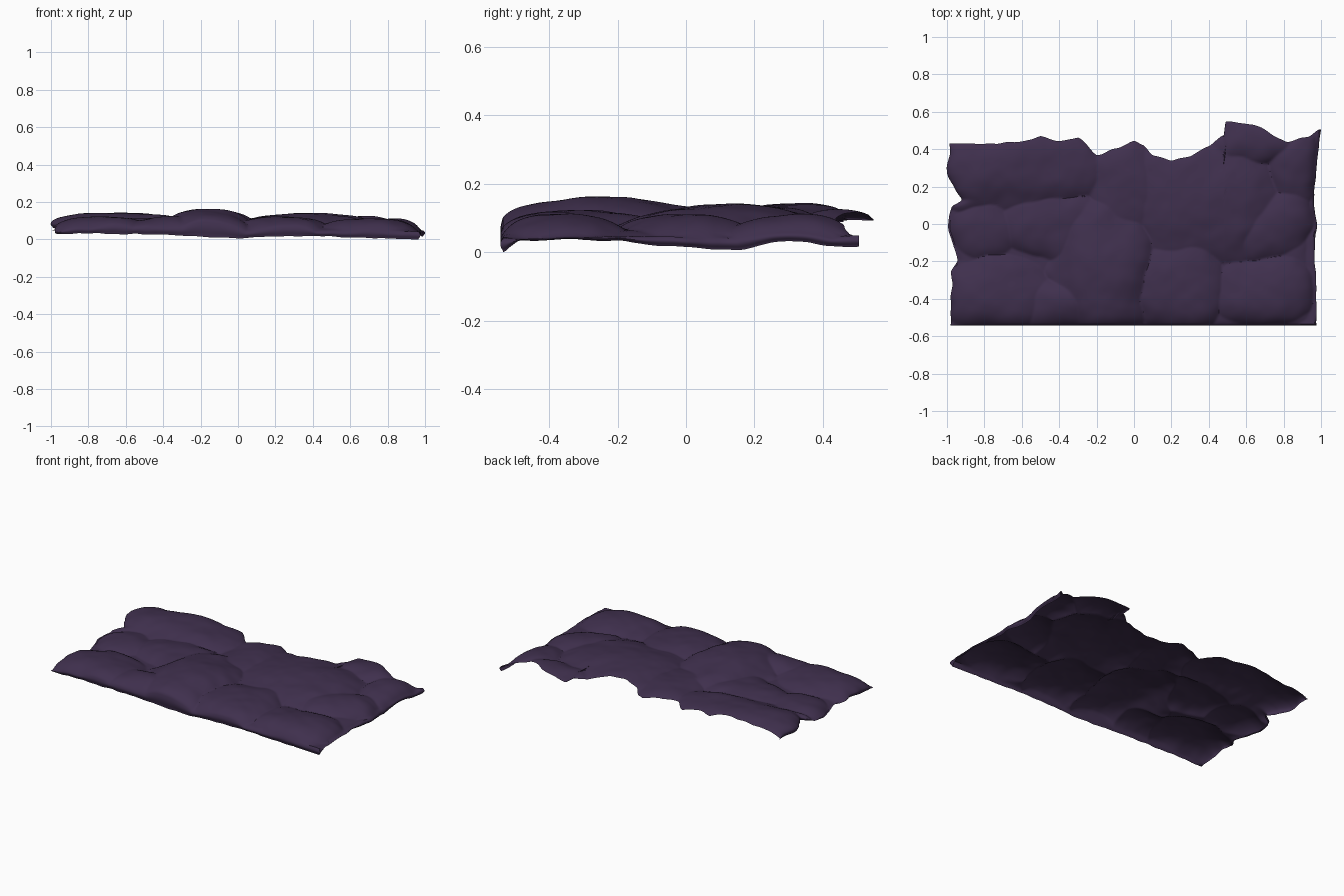
import bpy, bmesh, math
from mathutils import Vector, noise

if "Cube" in bpy.data.objects:
    bpy.data.objects.remove(bpy.data.objects["Cube"])

NX, NY, LIP = 220, 120, 8
FRONT = -0.535

# Outline curves of the slab, read as (position, value)
BACK = [(-1, .43), (-.73, .43), (-.6, .44), (-.5, .47), (-.4, .44), (-.3, .465), (-.2, .37),
        (-.1, .40), (0, .445), (.05, .42), (.1, .37), (.2, .34), (.3, .36), (.4, .42),
        (.48, .475), (.49, .55), (.64, .53), (.82, .44), (.93, .465), (1, .51)]
LEFT = [(-.54, -.97), (-.25, -.965), (-.19, -.935), (0, -.985), (.1, -.97), (.14, -.91),
        (.2, -.95), (.28, -.99), (.43, -.975)]
RIGHT = [(-.54, .965), (-.3, .965), (-.2, .955), (0, .965), (.1, .95), (.25, .965), (.46, .99)]

# Lower edges of the turned-down rims
FRONT_LOW = [(-.97, .03), (-.6, .03), (0, .008), (.3, .018), (.6, .012), (.97, 0)]
RIGHT_LOW = [(-.535, 0), (-.48, .035), (-.2, .035), (0, .012), (.15, .008), (.3, .03), (.5, .015)]
LEFT_LOW = [(-.535, .03), (-.3, .05), (.1, .06), (.43, .065)]

# Overlapping domed boulders: x, y, radius x, radius y, height
ROCKS = [(-.64, .31, .42, .20, .143), (-.05, .20, .20, .28, .120), (.36, .14, .32, .30, .141),
         (.66, .47, .22, .13, .127), (.88, .32, .16, .20, .117), (.75, .01, .24, .17, .112),
         (.23, -.32, .22, .24, .122), (.70, -.36, .28, .19, .112), (-.17, -.24, .22, .28, .162),
         (-.42, .00, .28, .16, .117), (-.78, -.02, .2, .16, .106), (-.75, -.38, .28, .19, .122),
         (-.38, -.43, .20, .14, .122)]


def curve(points, t):
    """Eased lookup between points."""
    if t <= points[0][0]:
        return points[0][1]
    for (a, p), (b, q) in zip(points, points[1:]):
        if t <= b:
            s = (t - a) / (b - a)
            s = .5 * s + .5 * s * s * (3 - 2 * s)
            return p + (q - p) * s
    return points[-1][1]


def rock_height(x, y):
    """Highest of the domes, so that sharp creases form where they meet."""
    p = Vector((x, y, 0))
    wx = x + .06 * noise.noise(p * 4 + Vector((3, 1, 0))) + .012 * noise.noise(p * 11)
    wy = y + .06 * noise.noise(p * 4 + Vector((0, 7, 2))) + .012 * noise.noise(p * 11 + Vector((5, 5, 5)))
    z = .066
    for cx, cy, rx, ry, h in ROCKS:
        q = ((wx - cx) / rx) ** 2 + ((wy - cy) / ry) ** 2
        z = max(z, h - .028 * q - .010 * q * q)
    return z + .005 * noise.noise(p * 6) + .002 * noise.noise(p * 15)


def surface(i, j):
    """Point on the sheet; indices outside the grid run down the rims."""
    u = min(max(i, 0), NX) / NX
    v = max(j, 0) / NY
    y0 = FRONT + v * .98
    xl, xr = curve(LEFT, y0), curve(RIGHT, y0)
    wob = Vector((0, y0 * 14, 0))
    if v > 0:
        xl += .008 * noise.noise(wob)
        xr += .008 * noise.noise(wob + Vector((9, 0, 0)))
    x = xl + u * (xr - xl)
    yb = curve(BACK, x) + .008 * noise.noise(Vector((x * 14, 3, 0)))
    y = FRONT + v * (yb - FRONT)
    z = rock_height(x, y)
    # round over the borders
    z -= .018 * math.exp(-(x - xl) / .03) + .045 * math.exp(-(xr - x) / .045)
    z -= .020 * math.exp(-(y - FRONT) / .03) + .010 * math.exp(-(yb - y) / .03)
    z = max(z, .043 + .008 * noise.noise(Vector((x * 9, y * 9, 4))))
    # rims
    tl, tr, tf = max(-i, 0) / LIP, max(i - NX, 0) / LIP, max(-j, 0) / LIP
    t = max(tl, tr, tf)
    if t > 0:
        low = curve(FRONT_LOW, x) if tf > 0 else curve(LEFT_LOW if tl > 0 else RIGHT_LOW, y)
        if low > .006:
            low += .006 * noise.noise(Vector((x * 14, y * 14, 5)))
        z += (min(low, z) - z) * t
        bulge = .010 * math.sin(math.pi * min(t * 1.1, 1))
        x += bulge * ((tr > 0) - (tl > 0))
        y -= bulge * (tf > 0) * .8
    return x, y, z


# Rock slab: one thin sheet with rims at front, left and right
bm = bmesh.new()
grid = [[bm.verts.new(surface(i, j)) for i in range(-LIP, NX + LIP + 1)]
        for j in range(-LIP, NY + 1)]
for a, b in zip(grid, grid[1:]):
    for k in range(len(a) - 1):
        bm.faces.new((a[k], a[k + 1], b[k + 1], b[k]))
bmesh.ops.remove_doubles(bm, verts=bm.verts, dist=.0004)
bmesh.ops.dissolve_degenerate(bm, edges=bm.edges, dist=.0001)

mesh = bpy.data.meshes.new("rock_slab")
bm.to_mesh(mesh)
bm.free()
slab = bpy.data.objects.new("rock_slab", mesh)
bpy.context.collection.objects.link(slab)

# Dark purple stone
stone = bpy.data.materials.new("dark_purple_stone")
stone.diffuse_color = (.050, .029, .075, 1)
stone.use_nodes = True
stone.node_tree.nodes["Principled BSDF"].inputs["Base Color"].default_value = stone.diffuse_color
mesh.materials.append(stone)

bpy.context.view_layer.objects.active = slab
slab.select_set(True)
bpy.ops.object.shade_smooth_by_angle(angle=math.radians(40))
